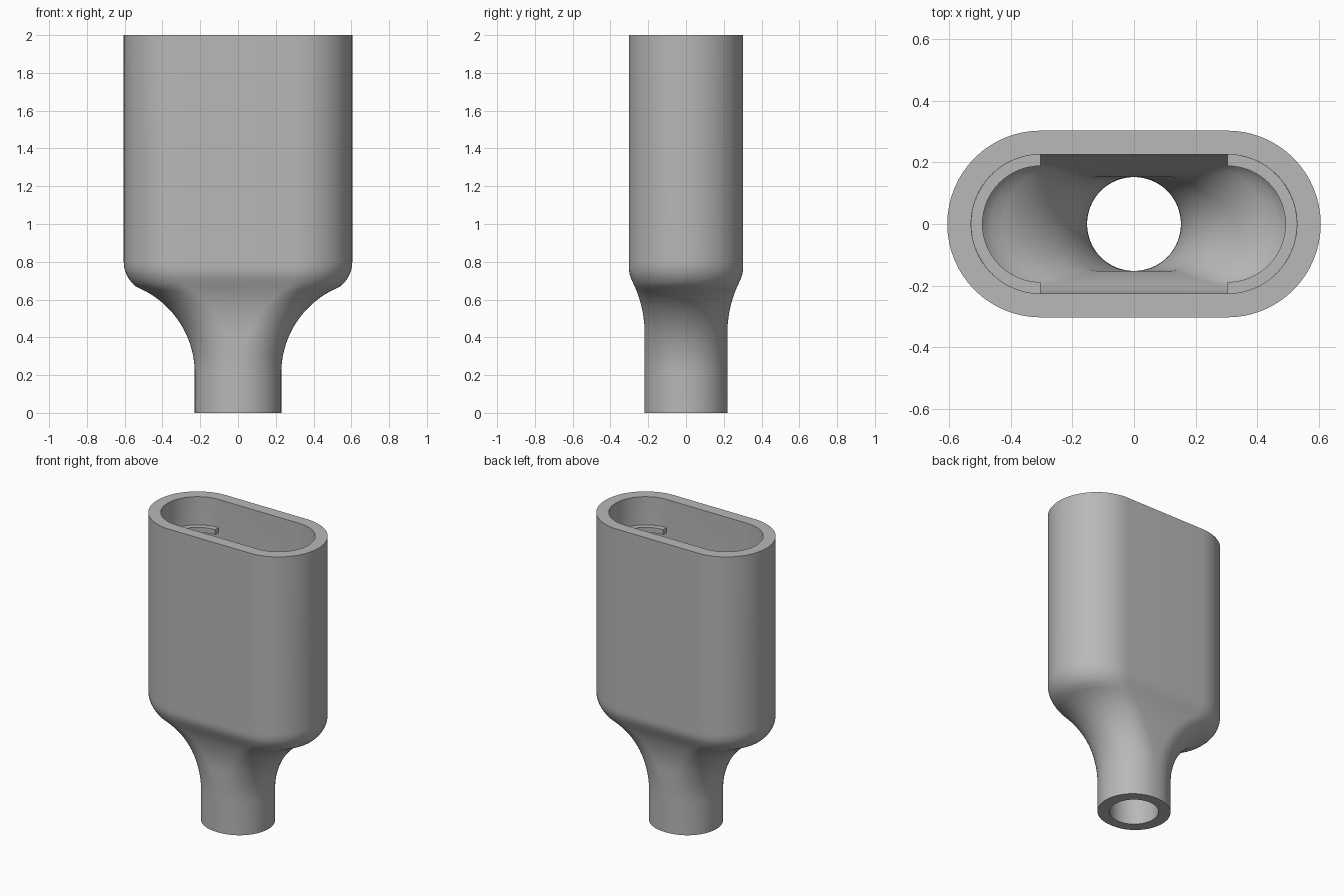
import bpy
import bmesh
from math import sin, cos, pi, sqrt, radians

cube = bpy.data.objects.get("Cube")
if cube:
    bpy.data.objects.remove(cube, do_unlink=True)

# Single plain grey
grey = bpy.data.materials.new("plain grey")
grey.use_nodes = True
colour = (0.48, 0.48, 0.48, 1)
grey.diffuse_color = colour
grey.node_tree.nodes["Principled BSDF"].inputs["Base Color"].default_value = colour

HEIGHT = 2.0
WALL = 0.077
SEGS = 32          # steps per half-round end


def flare(z, neck, z_neck, sweep, z_join, full, z_full, fillet):
    """Half-size at height z: straight neck, concave sweep, rounded shoulder, straight body."""
    if z <= z_neck:
        return neck
    if z <= z_join:
        return neck + sweep - sqrt(sweep ** 2 - (z - z_neck) ** 2)
    if z < z_full:
        return full - fillet + sqrt(fillet ** 2 - (z_full - z) ** 2)
    return full


def half_width(z):
    return flare(z, 0.229, 0.21, 0.492, 0.667, 0.605, 0.80, 0.164)


def half_depth(z):
    return flare(z, 0.219, 0.42, 0.619, 0.70, 0.3025, 0.77, 0.149)


def oval(bm, w, d, z):
    """Ring of vertices with straight sides and half-round ends."""
    ring = []
    for side in (1, -1):
        for i in range(SEGS + 1):
            a = -pi / 2 + pi * i / SEGS
            ring.append(bm.verts.new((side * (w - d + d * cos(a)), side * d * sin(a), z)))
    return ring


def finish(bm, name):
    bmesh.ops.remove_doubles(bm, verts=bm.verts, dist=0.0001)
    bmesh.ops.recalc_face_normals(bm, faces=bm.faces)
    mesh = bpy.data.meshes.new(name)
    bm.to_mesh(mesh)
    bm.free()
    mesh.materials.append(grey)
    obj = bpy.data.objects.new(name, mesh)
    bpy.context.collection.objects.link(obj)
    bpy.ops.object.select_all(action='DESELECT')
    obj.select_set(True)
    bpy.context.view_layer.objects.active = obj
    bpy.ops.object.shade_smooth_by_angle(angle=radians(35))
    return obj


# Hollow body: outer skin upwards, then inner skin downwards, joined at both rims
heights = [0, 0.21] + [0.21 + 0.02 * i for i in range(1, 30)] + [0.80, HEIGHT]
bm = bmesh.new()
rings = [oval(bm, half_width(z), half_depth(z), z) for z in heights]
for z in reversed(heights):
    s = z - 0.04 if z < 1 else z
    w = max(half_width(s) - WALL, 0.152)
    d = max(half_depth(s) - WALL, 0.152)
    rings.append(oval(bm, w, d, z))
for k, low in enumerate(rings):
    high = rings[(k + 1) % len(rings)]
    for i in range(len(low)):
        j = (i + 1) % len(low)
        bm.faces.new((low[i], low[j], high[j], high[i]))
finish(bm, "hollow_body")

# Thin half-round retaining lips inside each end
for side, name in ((1, "left_inner_lip"), (-1, "right_inner_lip")):
    bm = bmesh.new()
    sections = []
    for i in range(SEGS + 1):
        a = -pi / 2 + pi * i / SEGS
        sections.append([bm.verts.new((side * (0.303 + r * cos(a)), r * sin(a), z))
                         for r, z in ((0.188, 1.775), (0.227, 1.775),
                                      (0.227, 1.81), (0.188, 1.81))])
    for a, b in zip(sections, sections[1:]):
        for i in range(4):
            j = (i + 1) % 4
            bm.faces.new((a[i], a[j], b[j], b[i]))
    bm.faces.new(sections[0])
    bm.faces.new(sections[-1])
    finish(bm, name)
